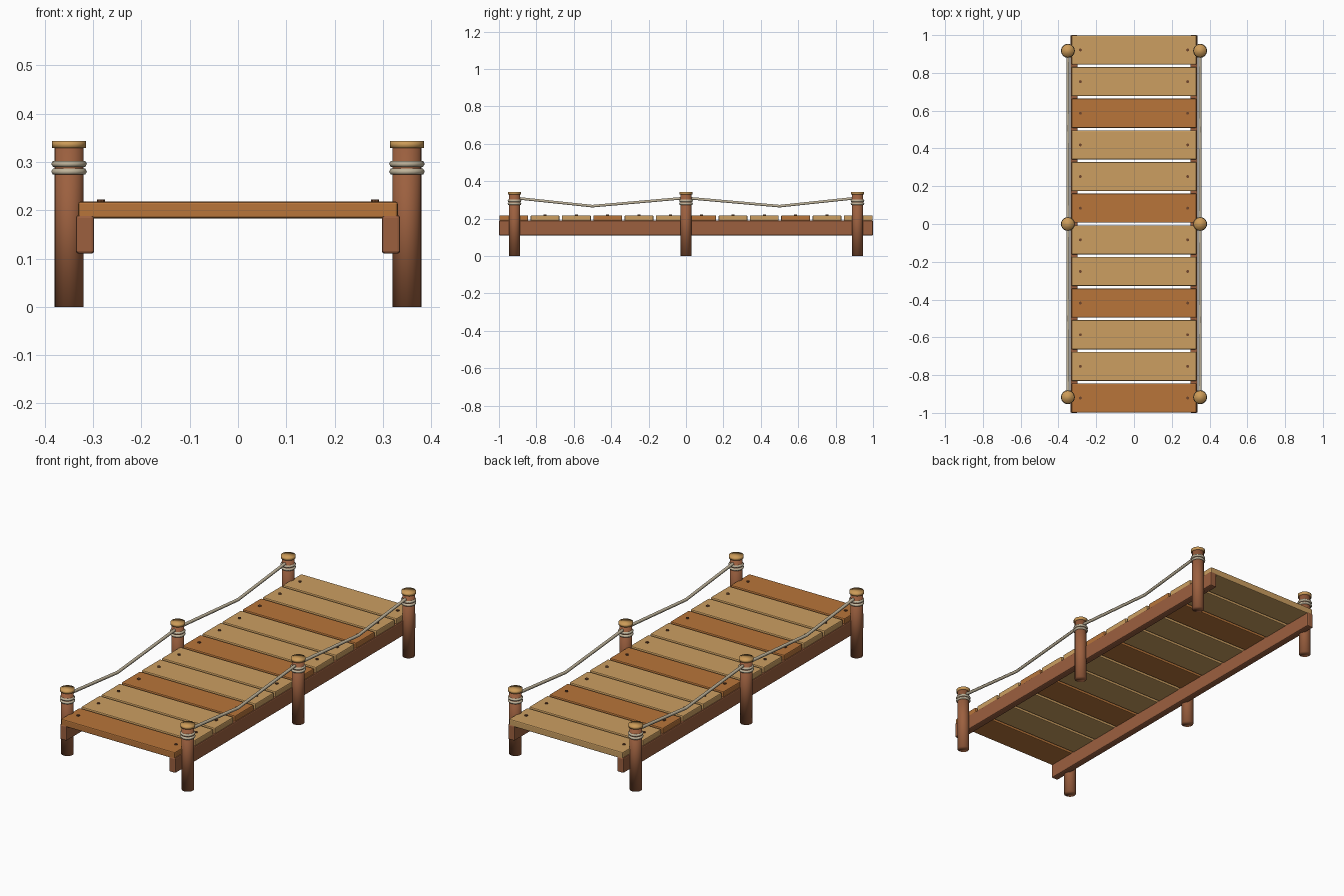
import bpy, math
from mathutils import Vector

if "Cube" in bpy.data.objects:
    bpy.data.objects.remove(bpy.data.objects["Cube"])


def material(name, rgb):
    # 8-bit sRGB to linear
    lin = [((c / 255 + 0.055) / 1.055) ** 2.4 for c in rgb]
    m = bpy.data.materials.new(name)
    m.diffuse_color = (*lin, 1)
    m.use_nodes = True
    m.node_tree.nodes["Principled BSDF"].inputs["Base Color"].default_value = m.diffuse_color
    return m


LIGHT = material("light_plank_wood", (204, 159, 97))
DARK = material("orange_plank_wood", (184, 117, 58))
FRAME = material("brown_frame_wood", (156, 96, 63))
CAP = material("cap_wood", (204, 155, 88))
ROPE = material("rope_beige", (192, 180, 155))
NAIL = material("nail_brown", (112, 70, 44))


def finish(name, mat, smooth=None):
    ob = bpy.context.object
    ob.name = name
    ob.data.materials.append(mat)
    if smooth == "all":
        bpy.ops.object.shade_smooth()
    elif smooth:
        bpy.ops.object.shade_smooth_by_angle(angle=math.radians(smooth))
    return ob


def box(name, center, size, mat, bevel):
    bpy.ops.mesh.primitive_cube_add(size=1, location=center)
    ob = bpy.context.object
    ob.scale = size
    bpy.ops.object.transform_apply(location=False, rotation=False, scale=True)
    mod = ob.modifiers.new("bevel", "BEVEL")
    mod.width, mod.segments = bevel, 2
    return finish(name, mat)


def cylinder(name, x, y, z0, z1, r, mat, sides=16, smooth="all"):
    bpy.ops.mesh.primitive_cylinder_add(vertices=sides, radius=r, depth=z1 - z0,
                                        location=(x, y, (z0 + z1) / 2))
    return finish(name, mat, smooth)


def rope(name, points, r):
    cu = bpy.data.curves.new(name, "CURVE")
    cu.dimensions = "3D"
    cu.bevel_depth, cu.bevel_resolution = r, 1
    cu.use_fill_caps = True
    sp = cu.splines.new("POLY")
    sp.points.add(len(points) - 1)
    for p, co in zip(sp.points, points):
        p.co = (*co, 1)
    cu.materials.append(ROPE)
    ob = bpy.data.objects.new(name, cu)
    bpy.context.collection.objects.link(ob)


# deck planks with two nails each, every third plank is darker
PITCH = 0.1675
for i in range(12):
    y = (i - 5.5) * PITCH
    box(f"plank_{i + 1}", (0, y, 0.2005), (0.662, 0.154, 0.035),
        DARK if i % 3 == 0 else LIGHT, 0.005)
    for x in (-0.284, 0.284):
        cylinder(f"nail_{i + 1}", x, y, 0.212, 0.222, 0.008, NAIL, 8, 40)

for side, s in (("left", -1), ("right", 1)):
    # long side beam
    box(f"{side}_beam", (s * 0.317, 0, 0.15), (0.038, 2.0, 0.08), FRAME, 0.006)
    # posts with caps and rope lashings
    x = s * 0.35
    for y in (-0.917, 0, 0.917):
        cylinder(f"{side}_post", x, y, 0, 0.335, 0.03, FRAME)
        cylinder(f"{side}_post_cap", x, y, 0.329, 0.343, 0.035, CAP)
        for z in (0.280, 0.296):
            bpy.ops.mesh.primitive_torus_add(major_radius=0.03, minor_radius=0.007,
                                             major_segments=16, minor_segments=6,
                                             location=(x, y, z))
            finish(f"{side}_lashing", ROPE, "all")
    # sagging hand rope
    rope(f"{side}_hand_rope",
         [(x, -0.917, 0.311), (x, -0.5, 0.267), (x, 0, 0.311),
          (x, 0.5, 0.267), (x, 0.917, 0.311)], 0.008)
